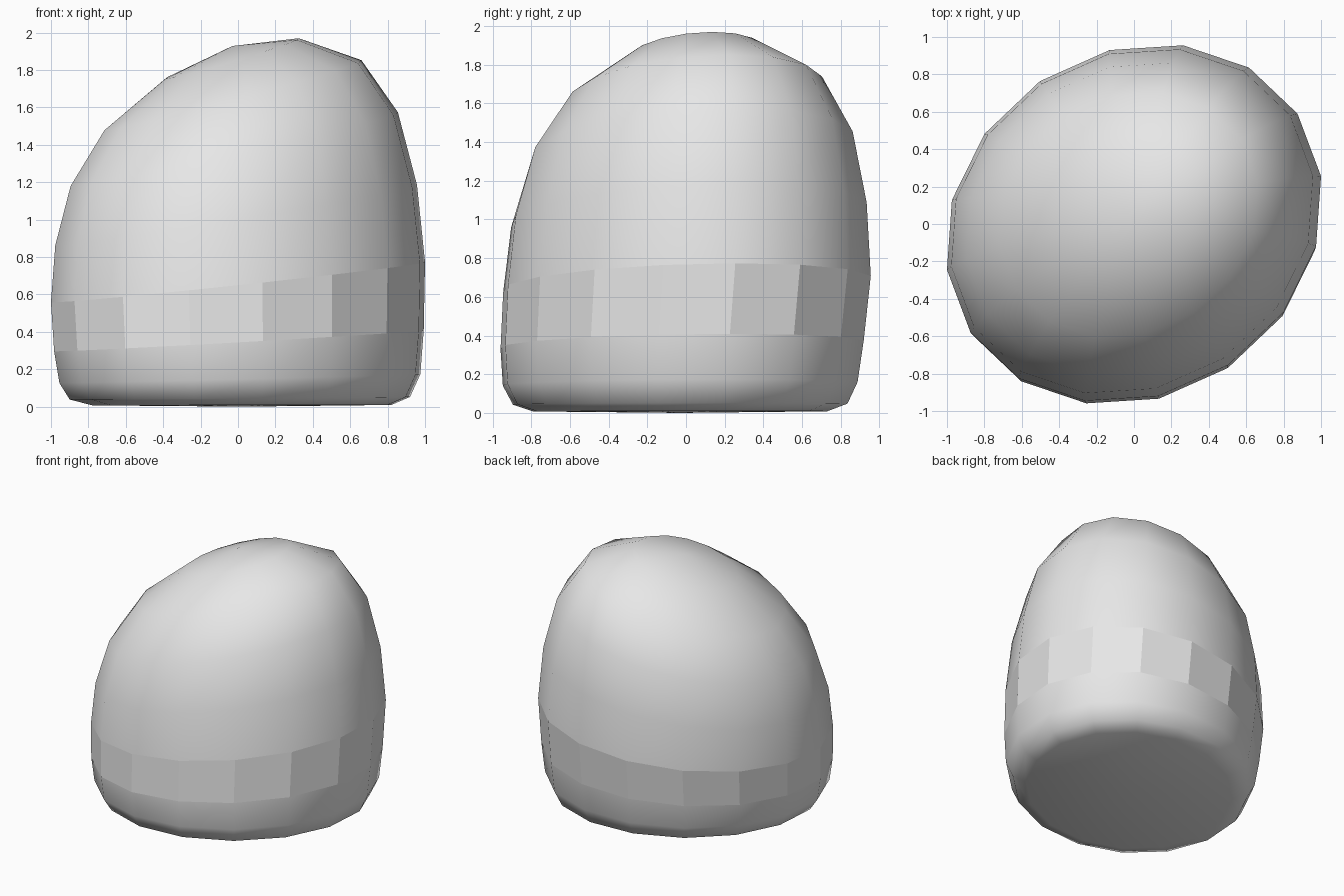
import bpy, bmesh, math
from mathutils import Vector

cube = bpy.data.objects.get("Cube")
if cube:
    bpy.data.objects.remove(cube, do_unlink=True)

SIDES = 16
AXIS_A = Vector((1.0, 0.25))     # conjugate half-axes of the oval section
AXIS_B = Vector((-0.13, 0.925))
# rings from base to crown: height, scale, centre x, centre y
RINGS = [
    (0.008, 0.80, 0.02, -0.03),
    (0.045, 0.91, 0.01, -0.03),
    (0.15, 0.965, 0.01, -0.03),
    (0.352, 0.988, 0.005, -0.02),
    (0.665, 1.0, 0.0, 0.005),
    (1.025, 0.967, -0.01, 0.015),
    (1.38, 0.875, -0.02, 0.03),
    (1.67, 0.687, -0.027, 0.05),
    (1.868, 0.357, -0.032, 0.045),
]
BAND = 3                         # faceted band starts at this ring


def lean(x, y, z):
    """Taller towards the left side, so each ring is tilted more higher up."""
    return Vector((x, y, z * (1 + 0.157 * x + 0.025 * y)))


# Grey body colour
grey = bpy.data.materials.new("light_grey")
grey.use_nodes = True
grey.diffuse_color = (0.8, 0.8, 0.8, 1)
grey.node_tree.nodes["Principled BSDF"].inputs["Base Color"].default_value = (0.8, 0.8, 0.8, 1)

# Lofted rings
bm = bmesh.new()
loops = []
for z, s, cx, cy in RINGS:
    ring = []
    for i in range(SIDES):
        t = 2 * math.pi * i / SIDES
        p = (AXIS_A * math.cos(t) + AXIS_B * math.sin(t)) * s
        ring.append(bm.verts.new(lean(p.x + cx, p.y + cy, z)))
    loops.append(ring)

# Wall quads, flat shaded on the band only
for r in range(len(loops) - 1):
    low, high = loops[r], loops[r + 1]
    for i in range(SIDES):
        j = (i + 1) % SIDES
        face = bm.faces.new((low[i], low[j], high[j], high[i]))
        face.smooth = r != BAND

# Crown and base fans
crown = bm.verts.new(lean(-0.03, 0.045, 1.935))
base = bm.verts.new((0.02, -0.03, 0))
for i in range(SIDES):
    j = (i + 1) % SIDES
    bm.faces.new((loops[-1][i], loops[-1][j], crown)).smooth = True
    bm.faces.new((loops[0][j], loops[0][i], base)).smooth = True

mesh = bpy.data.meshes.new("dome_body")
bm.to_mesh(mesh)
bm.free()
mesh.materials.append(grey)
body = bpy.data.objects.new("dome_body", mesh)
bpy.context.collection.objects.link(body)
